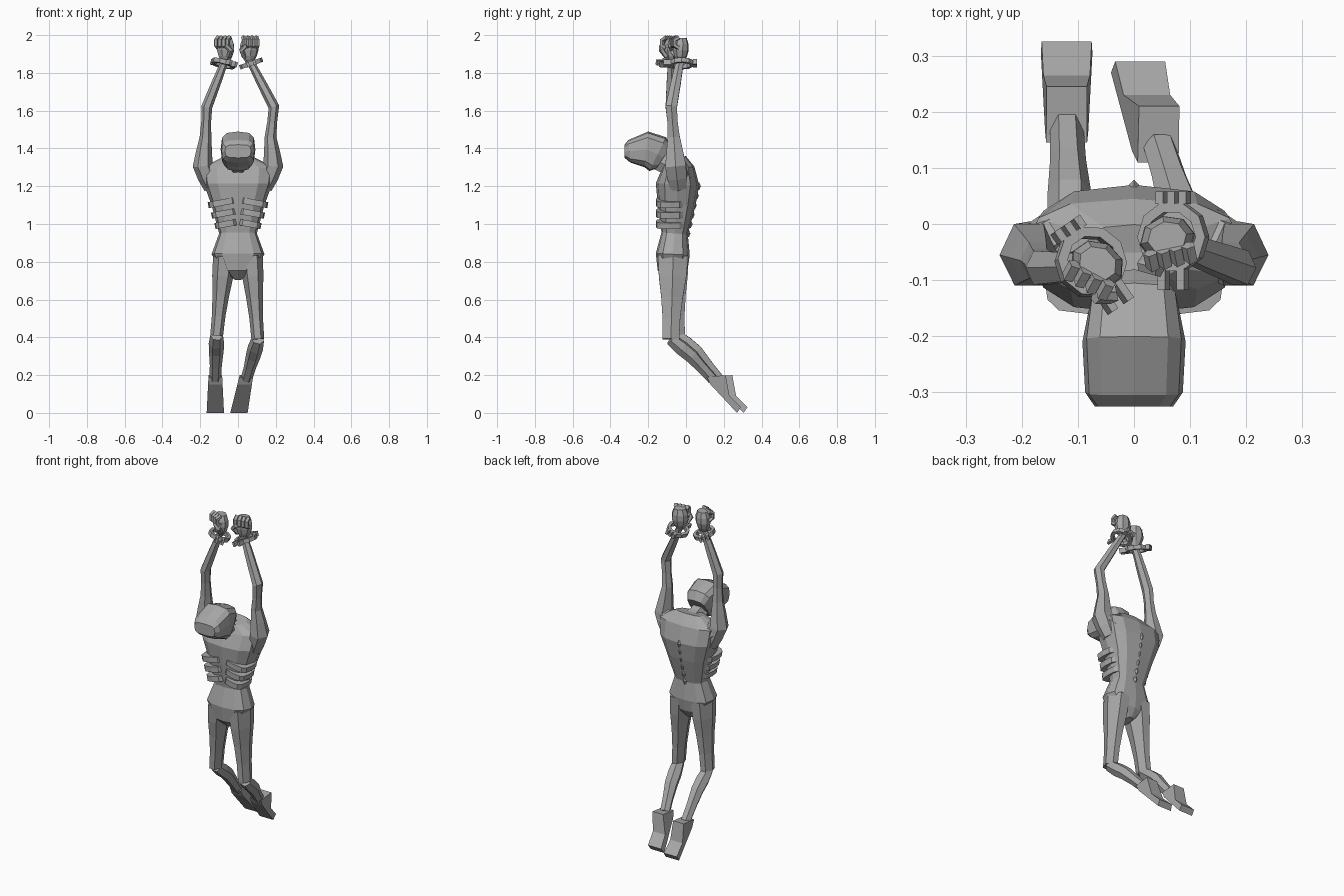
import bpy, bmesh, math
from mathutils import Vector, Matrix, Euler

default_cube = bpy.data.objects.get("Cube")
if default_cube:
    bpy.data.objects.remove(default_cube)

GREY = (0.39, 0.39, 0.39, 1)
plain_grey = bpy.data.materials.new("plain_grey")
plain_grey.use_nodes = True
plain_grey.diffuse_color = GREY
plain_grey.node_tree.nodes["Principled BSDF"].inputs["Base Color"].default_value = GREY

FORWARD = Vector((0, 1, 0))
UPWARD = Vector((0, 0, 1))


def finish(name, bm):
    """Turn the working mesh into a named object."""
    bmesh.ops.recalc_face_normals(bm, faces=bm.faces)
    mesh = bpy.data.meshes.new(name)
    bm.to_mesh(mesh)
    bm.free()
    mesh.materials.append(plain_grey)
    obj = bpy.data.objects.new(name, mesh)
    bpy.context.collection.objects.link(obj)


def bridge(bm, rings, closed=False):
    """Join neighbouring rings of points, capping the ends unless closed."""
    rows = [[bm.verts.new(point) for point in ring] for ring in rings]
    count = len(rows[0])
    following = rows[1:] + rows[:1] if closed else rows[1:]
    for row, after in zip(rows, following):
        for i in range(count):
            j = (i + 1) % count
            bm.faces.new((row[i], row[j], after[j], after[i]))
    if not closed:
        bm.faces.new(rows[0])
        bm.faces.new(rows[-1])


def soft_box(value, power):
    return math.copysign(abs(value) ** power, value)


def tube(bm, centres, widths, depths, sides=6, power=1, reference=FORWARD):
    """Loft rounded or boxy rings along a path."""
    rings = []
    last = len(centres) - 1
    for i, (centre, width, depth) in enumerate(zip(centres, widths, depths)):
        tangent = (centres[min(i + 1, last)] - centres[max(i - 1, 0)]).normalized()
        across = reference.cross(tangent).normalized()
        outward = tangent.cross(across)
        ring = []
        for k in range(sides):
            angle = math.tau * k / sides
            ring.append(centre + across * width * soft_box(math.cos(angle), power)
                        + outward * depth * soft_box(math.sin(angle), power))
        rings.append(ring)
    bridge(bm, rings)


def limb(bm, joints, radii, flatness=1.0, sides=6):
    """Loft through joints, spreading the radii evenly along them."""
    joints = [Vector(joint) for joint in joints]
    centres = []
    for k in range(len(radii)):
        place = k * (len(joints) - 1) / (len(radii) - 1)
        index = min(int(place), len(joints) - 2)
        centres.append(joints[index].lerp(joints[index + 1], place - index))
    tube(bm, centres, radii, [radius * flatness for radius in radii], sides)


def make_limb(name, joints, radii, flatness=1.0):
    bm = bmesh.new()
    limb(bm, joints, radii, flatness)
    finish(name, bm)


# Torso: centre y, height, half width, half depth
torso = [(-.06, .71, .02, .04), (-.07, .76, .09, .08), (-.07, .84, .14, .09),
         (-.06, .95, .1, .07), (-.05, 1.1, .14, .1), (-.045, 1.21, .18, .115),
         (-.04, 1.3, .19, .085), (-.05, 1.35, .09, .05)]
bm = bmesh.new()
tube(bm, [Vector((0, y, z)) for y, z, width, depth in torso],
     [level[2] for level in torso], [level[3] for level in torso], sides=12, power=.75)
finish("torso", bm)

# Ribs standing out from the front and sides, split at the breastbone
bm = bmesh.new()
for i in range(3):
    half = .06 + i * .009
    for sign in (-1, 1):
        centre = Vector((sign * (half + .003), -.085, 1 + i * .057))
        rise = UPWARD * .016 + Vector((sign * .003, 0, 0))
        tube(bm, [centre - rise, centre + rise], [half, half], [.075, .075], sides=12, power=.6)
finish("ribs", bm)

# Spine knuckles along the back
bm = bmesh.new()
for i in range(6):
    knuckle = Vector((0, .01 + i * .011, .95 + i * .05))
    rise = UPWARD * .02
    limb(bm, [knuckle - rise, knuckle + rise], [.005, .014, .005], sides=4)
finish("spine", bm)

# Bowed head: y, centre height, half width, half height
head = [(-.325, 1.385, .07, .035), (-.3, 1.385, .087, .06), (-.21, 1.395, .092, .095),
        (-.15, 1.37, .08, .1), (-.12, 1.35, .06, .07)]
bm = bmesh.new()
tube(bm, [Vector((0, y, z)) for y, z, width, height in head],
     [ring[2] for ring in head], [ring[3] for ring in head],
     sides=12, power=.6, reference=UPWARD)
finish("head", bm)
make_limb("neck", [(0, -.17, 1.34), (0, -.03, 1.28)], [.05, .055, .08])

# Joints that differ between the two sides
elbows = {"left": (.19, -.078, 1.62), "right": (-.165, -.078, 1.62)}
wrists = {"left": (.06, -.03, 1.87), "right": (-.067, -.075, 1.87)}
knees = {"left": (.105, -.08, .39), "right": (-.113, -.05, .41)}
calves = {"left": (.08, .03, .3), "right": (-.115, .055, .325)}
ankles = {"left": (.045, .14, .18), "right": (-.12, .175, .18)}

for side, sign in (("left", 1), ("right", -1)):
    # Arm, from the armpit over the shoulder to the wrist
    make_limb(side + "_arm",
              [(sign * .14, -.04, 1.19), (sign * .187, -.055, 1.31), (sign * .172, -.065, 1.46),
               elbows[side], wrists[side]],
              [.04, .05, .053, .042, .031, .026, .029, .025, .019], flatness=1.2)
    make_limb(side + "_shoulder_blade",
              [(sign * .05, .005, 1.22), (sign * .2, -.05, 1.31)], [.055, .06, .04], flatness=.95)

    # Leg: straight thigh and backward shin with a calf
    make_limb(side + "_thigh", [(sign * .07, -.068, .83), knees[side]],
              [.062, .056, .044, .036, .034], flatness=1.5)
    make_limb(side + "_shin", [knees[side], calves[side], ankles[side]],
              [.034, .041, .039, .032, .03])

    # Clenched hand: palm, curled fingers and thumb
    bm = bmesh.new()
    limb(bm, [(0, 0, 0), (0, .005, .13)], [.02, .04, .05, .048, .035], flatness=.85, sides=8)
    for k in range(4):
        x = (k - 1.5) * .023
        curl = [math.pi * (.5 + step / 3) for step in range(4)]
        limb(bm, [(x, -.015 + .028 * math.cos(a), .105 + .028 * math.sin(a)) for a in curl],
             [.013] * 4, sides=5)
    limb(bm, [(-sign * .03, -.015, .03), (-sign * .05, -.035, .065), (-sign * .025, -.05, .09)],
         [.014, .014, .012], sides=5)
    turn = .2 if side == "left" else -.5
    bm.transform(Matrix.Translation(Vector(wrists[side]) - UPWARD * .015)
                 @ Matrix.Rotation(turn, 4, 'Z'))
    finish(side + "_hand", bm)

    # Shackle: faceted ring with hinge blocks and a pronged clasp
    bm = bmesh.new()
    rings = []
    for k in range(10):
        direction = Vector((math.cos(math.tau * k / 10), math.sin(math.tau * k / 10), 0))
        rings.append([direction * .046 - UPWARD * .012, direction * .064 - UPWARD * .012,
                      direction * .064 + UPWARD * .012, direction * .046 + UPWARD * .012])
    bridge(bm, rings, closed=True)
    blocks = [(x, .07, .022) for x in (-.022, 0, .022)]
    blocks += [(x, -.075, .04) for x in (-.018, .018)]
    for x, y, length in blocks:
        bmesh.ops.create_cube(bm, size=1, matrix=Matrix.Translation((x, y, 0))
                              @ Matrix.Diagonal((.014, length, .028, 1)))
    tilt = Euler((0, -sign * .33, 0 if side == "left" else .6))
    spot = Vector(wrists[side]) + Vector((sign * .01, .007, -.02))
    bm.transform(Matrix.Translation(spot) @ tilt.to_matrix().to_4x4())
    finish(side + "_shackle", bm)

    # Foot: side profile swept across its width, leaning inward toward the toe
    profile = [(-.03, .19), (.07, .2), (.09, .09), (.15, .03), (.13, 0), (-.01, .15)]
    lean = -.2 if side == "left" else 0
    bm = bmesh.new()
    rings = []
    for edge in (-1, 1):
        ring = []
        for y, z in profile:
            drop = .2 - z
            x = ankles[side][0] + lean * drop + edge * (.036 + drop * .05)
            ring.append((x, ankles[side][1] + y, z))
        rings.append(ring)
    bridge(bm, rings)
    finish(side + "_foot", bm)
